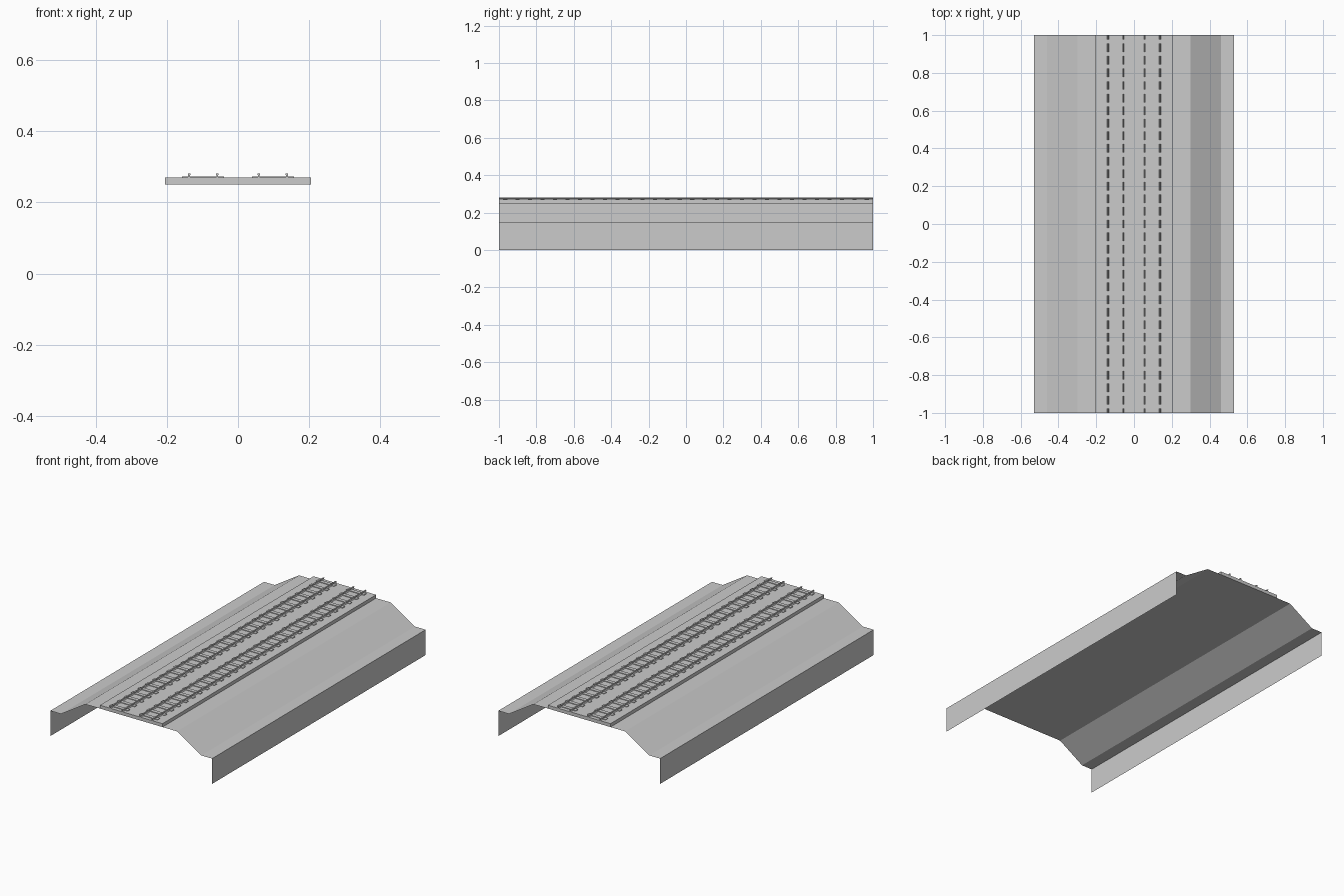
import bpy, bmesh

if "Cube" in bpy.data.objects:
    bpy.data.objects.remove(bpy.data.objects["Cube"])

LENGTH = 2.0


def finish(name, bm):
    mesh = bpy.data.meshes.new(name)
    bm.to_mesh(mesh)
    bm.free()
    obj = bpy.data.objects.new(name, mesh)
    bpy.context.collection.objects.link(obj)
    return obj


def extrude_profile(name, points, closed):
    """Run an x/z profile along the whole length; closed ones get end caps."""
    bm = bmesh.new()
    rows = [[bm.verts.new((x, y, z)) for x, z in points]
            for y in (-LENGTH / 2, LENGTH / 2)]
    n = len(points)
    for i in range(n if closed else n - 1):
        j = (i + 1) % n
        bm.faces.new((rows[0][i], rows[1][i], rows[1][j], rows[0][j]))
    if closed:
        bm.faces.new(rows[0])
        bm.faces.new(rows[1][::-1])
        bmesh.ops.recalc_face_normals(bm, faces=bm.faces)
    else:
        bmesh.ops.reverse_faces(bm, faces=bm.faces)
    bm.normal_update()
    return finish(name, bm)


# Embankment: open sheet with side walls, ledges, slopes and a flat top
half = [(0.53, 0), (0.53, 0.15), (0.46, 0.15), (0.30, 0.25)]
extrude_profile("embankment", half + [(-x, z) for x, z in half[::-1]], False)

# Raised track bed
extrude_profile("track_bed", [(-0.205, 0.25), (0.205, 0.25),
                              (0.205, 0.27), (-0.205, 0.27)], True)

# Two tracks, each with two rails over a row of sleepers
RAIL = [(0.0045, 0.27), (0.0025, 0.273), (0.0025, 0.277),
        (0.0038, 0.278), (0.0038, 0.281)]
SLEEPERS = 30
for side, label in ((-1, "left"), (1, "right")):
    for offset, part in ((0.0585, "inner"), (0.1375, "outer")):
        cx = side * offset
        section = [(cx + x, z) for x, z in RAIL] + [(cx - x, z) for x, z in RAIL[::-1]]
        extrude_profile(f"{label}_{part}_rail", section, True)

    bpy.ops.mesh.primitive_cube_add(size=1)
    sleeper = bpy.context.object
    sleeper.name = f"{label}_sleepers"
    pitch = LENGTH / SLEEPERS
    sleeper.location = (side * 0.098, -LENGTH / 2 + pitch / 2, 0.2705)
    for v in sleeper.data.vertices:
        v.co.x *= 0.118
        v.co.y *= 0.022
        v.co.z *= 0.006
    array = sleeper.modifiers.new("row", 'ARRAY')
    array.count = SLEEPERS
    array.use_relative_offset = False
    array.use_constant_offset = True
    array.constant_offset_displace = (0, pitch, 0)
